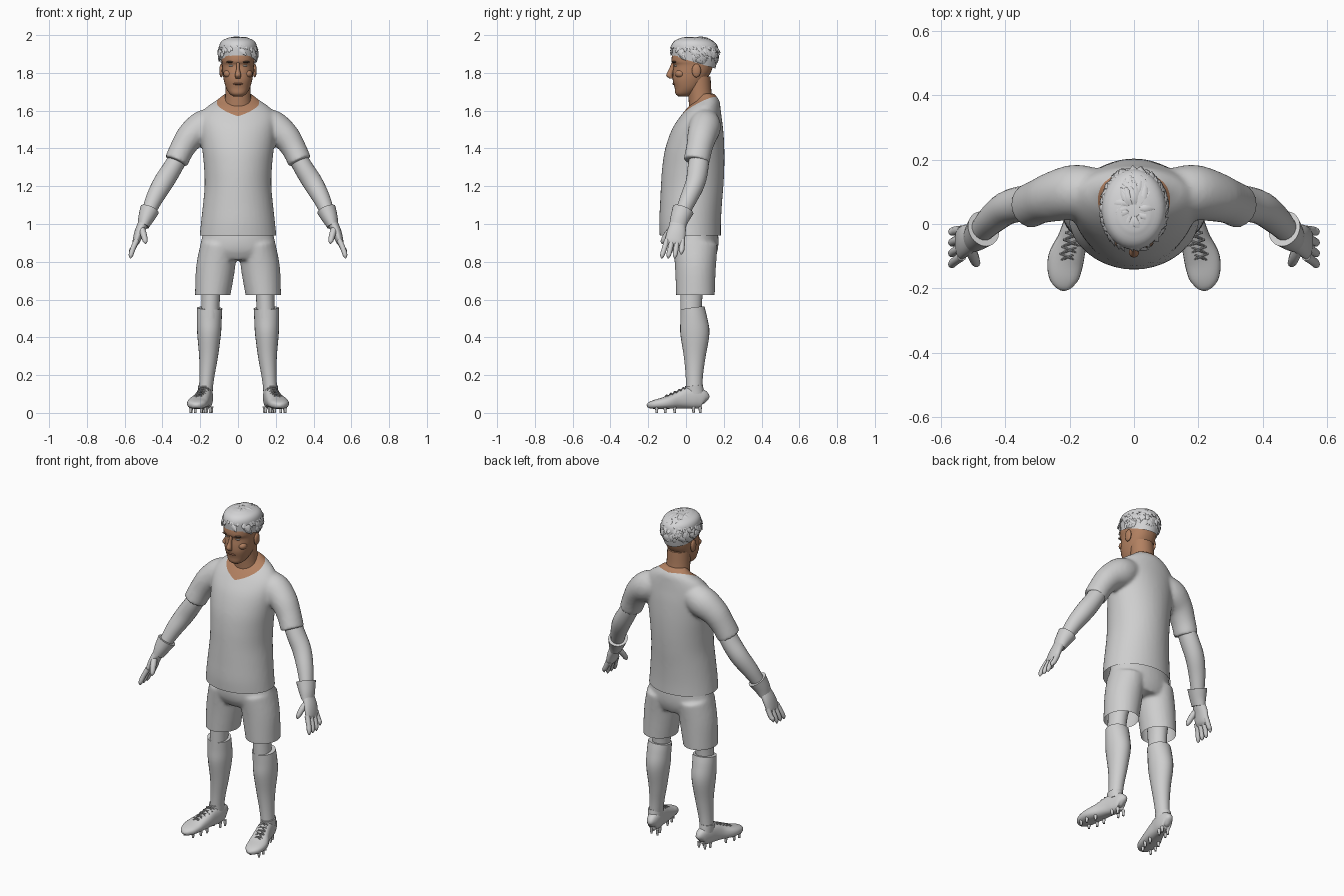
import bpy, bmesh, math, random
from mathutils import Vector, Matrix

default_cube = bpy.data.objects.get("Cube")
if default_cube:
    bpy.data.objects.remove(default_cube, do_unlink=True)
random.seed(4)
Y, Z = Vector((0, 1, 0)), Vector((0, 0, 1))
SIDES = ((1, "left"), (-1, "right"))


def material(name, *rgb):
    mat = bpy.data.materials.new(name)
    mat.use_nodes = True
    mat.diffuse_color = (*rgb, 1)
    for node in mat.node_tree.nodes:
        if node.type == "BSDF_PRINCIPLED":
            node.inputs["Base Color"].default_value = (*rgb, 1)
    return mat


fabric = material("grey fabric", .62, .62, .62)
hair_grey = material("light grey hair", .66, .66, .67)
skin = material("tan skin", .45, .22, .12)
lip = material("brown lips", .33, .14, .08)
brow = material("dark brows", .1, .06, .04)
white = material("eye white", .6, .58, .55)
lace = material("dark lace", .3, .3, .3)


def smooth_path(points, steps):
    """Catmull-Rom curve through points that also carry two radii."""
    v = [Vector(p) for p in points]
    v = [v[0] * 2 - v[1]] + v + [v[-1] * 2 - v[-2]]
    out = []
    for a, b, c, d in zip(v, v[1:], v[2:], v[3:]):
        for i in range(steps):
            t = i / steps
            out.append((b * 2 + (c - a) * t + (a * 2 - b * 5 + c * 4 - d) * t * t
                        + (b * 3 - a - c * 3 + d) * t ** 3) * .5)
    return out + [v[-2]]


def loft(bm, points, s=1, flat=False, ref=Y, power=1, n=24, steps=4):
    """Skin rings (x, y, z, radius, depth radius) along a path; s mirrors in x."""
    path = smooth_path(points, steps)
    spine = [Vector(q[:3]) for q in path]
    rings = []
    for i, q in enumerate(path):
        t = Z if flat else (spine[min(i + 1, len(path) - 1)] - spine[max(i - 1, 0)]).normalized()
        b = (ref - t * ref.dot(t)).normalized()
        a = b.cross(t)
        ring = []
        for k in range(n):
            u, w = math.cos(math.tau * k / n), math.sin(math.tau * k / n)
            u, w = (math.copysign(abs(e) ** power, e) for e in (u, w))
            co = spine[i] + a * u * max(q[3], .001) + b * w * max(q[4], .001)
            co.x *= s
            ring.append(bm.verts.new(co))
        rings.append(ring)
    for lo, hi in zip(rings, rings[1:]):
        for k in range(n):
            j = (k + 1) % n
            bm.faces.new((lo[k], lo[j], hi[j], hi[k]))
    bm.faces.new(rings[0])
    bm.faces.new(rings[-1])


def stack(rows):
    """Turn (height, half width, front, back) rows into centred rings."""
    return [(0, (f + b) / 2, z, w, (b - f) / 2) for z, w, f, b in rows]


def ball(bm, centre, radii):
    place = Matrix.Translation(centre) @ Matrix.Diagonal((*radii, 1))
    bmesh.ops.create_uvsphere(bm, u_segments=16, v_segments=10, radius=1, matrix=place)


def cut(bm, co, no, **clear):
    bmesh.ops.bisect_plane(bm, geom=bm.verts[:] + bm.edges[:] + bm.faces[:],
                           plane_co=co, plane_no=no, **clear)


def shade(me):
    me.shade_smooth()
    me.set_sharp_from_angle(angle=.8)


def finish(name, bm, *mats):
    bmesh.ops.recalc_face_normals(bm, faces=bm.faces[:])
    me = bpy.data.meshes.new(name)
    bm.to_mesh(me)
    bm.free()
    ob = bpy.data.objects.new(name, me)
    bpy.context.collection.objects.link(ob)
    for mat in mats:
        me.materials.append(mat)
    shade(me)
    return ob


def fuse(bm):
    """Blend overlapping volumes into one soft cloth surface."""
    ob = finish("cloth_helper", bm)
    remesh = ob.modifiers.new("blend", "REMESH")
    remesh.mode, remesh.voxel_size = "VOXEL", .01
    soften = ob.modifiers.new("soften", "SMOOTH")
    soften.factor, soften.iterations = .5, 6
    bpy.context.view_layer.update()
    me = bpy.data.meshes.new_from_object(ob.evaluated_get(bpy.context.evaluated_depsgraph_get()))
    bpy.data.objects.remove(ob, do_unlink=True)
    out = bmesh.new()
    out.from_mesh(me)
    bpy.data.meshes.remove(me)
    return out


# Jersey: torso and sleeves blended, hem trimmed, V neckline cut in
bm = bmesh.new()
loft(bm, stack([(.9, .207, -.137, .185), (1, .197, -.142, .185), (1.1, .186, -.138, .19),
                (1.2, .177, -.133, .198), (1.3, .18, -.126, .203), (1.4, .19, -.11, .203),
                (1.5, .2, -.075, .197), (1.57, .2, -.03, .188), (1.62, .165, .012, .182),
                (1.655, .115, .05, .176), (1.69, .07, .07, .15)]), flat=True, n=40)
for s, side in SIDES:
    loft(bm, [(.1, .1, 1.55, .07, .07), (.18, .1, 1.515, .088, .085), (.25, .085, 1.465, .076, .078),
              (.295, .07, 1.4, .066, .07), (.328, .055, 1.33, .063, .07)], s)
bm = fuse(bm)
cut(bm, (0, 0, .94), Z, clear_inner=True)
neck_planes = [Vector((-.2 * s, -.5, 1)) for s, side in SIDES]
neck_point = Vector((0, 0, 1.585))
for normal in neck_planes:
    cut(bm, neck_point, normal)
for face in bm.faces:
    above = face.calc_center_median() - neck_point
    face.material_index = int(all(above.dot(no) > 0 for no in neck_planes))
finish("jersey", bm, fabric, skin)

# Shorts
bm = bmesh.new()
loft(bm, stack([(1, .175, -.07, .165), (.92, .193, -.08, .172),
                (.86, .2, -.075, .168), (.81, .17, -.05, .15)]), flat=True, n=40)
for s, side in SIDES:
    loft(bm, [(.1, .05, .89, .098, .118), (.12, .05, .76, .103, .108), (.137, .05, .6, .092, .102)], s)
bm = fuse(bm)
cut(bm, (0, 0, .625), Z, clear_inner=True)
finish("shorts", bm, fabric)

# Neck and head
bm = bmesh.new()
loft(bm, stack([(1.57, .085, .02, .16), (1.64, .071, .015, .146),
                (1.7, .067, .01, .135), (1.78, .066, 0, .13)]), flat=True)
finish("neck", bm, skin)
bm = bmesh.new()
loft(bm, stack([(1.675, .024, -.04, .01), (1.69, .045, -.056, .04), (1.72, .063, -.06, .075),
                (1.76, .075, -.07, .105), (1.8, .081, -.07, .13), (1.84, .084, -.066, .145),
                (1.865, .087, -.077, .152), (1.92, .087, -.066, .155), (1.96, .065, -.03, .13),
                (1.98, .03, .01, .08)]), flat=True, power=.88, n=32)
# Nose, cheekbones and ears
loft(bm, [(0, -.064, 1.855, .009, .012), (0, -.076, 1.82, .009, .014),
          (0, -.088, 1.788, .016, .017), (0, -.078, 1.77, .012, .01)], flat=True, n=12)
for s, side in SIDES:
    ball(bm, (s * .05, -.03, 1.795), (.027, .028, .022))
    ball(bm, (s * .088, .055, 1.812), (.011, .024, .036))
finish("head", bm, skin)
for s, side in SIDES:
    bm = bmesh.new()
    ball(bm, (s * .034, -.05, 1.838), (.016, .013, .007))
    finish(side + "_eye", bm, white)
    bm = bmesh.new()
    ball(bm, (s * .037, -.06, 1.858), (.024, .013, .006))
    finish(side + "_eyebrow", bm, brow)
bm = bmesh.new()
ball(bm, (0, -.061, 1.742), (.027, .011, .006))
finish("mouth", bm, lip)

# Hair: cap trimmed at the hairline, covered with swept locks
bm = bmesh.new()
loft(bm, stack([(1.78, .083, -.07, .14), (1.84, .09, -.074, .16), (1.89, .097, -.077, .17),
                (1.94, .1, -.079, .168), (1.97, .085, -.06, .14), (1.988, .045, -.02, .09)]),
     flat=True, n=32)
cut(bm, (0, 0, 1.87), (0, .3, 1), clear_inner=True)
crown = Vector((0, .045, 1.9))


def scalp(angle, lift, k):
    flat = math.cos(lift)
    return crown + Vector((.1 * flat * math.cos(angle), .125 * flat * math.sin(angle), .09 * math.sin(lift))) * k


for i in range(230):
    angle, lift = random.uniform(0, math.tau), random.uniform(-.2, 1.45)
    length, swirl = random.uniform(.4, .65), random.uniform(-.2, .5)
    tip = scalp(angle + swirl, lift - length, 1.1)
    if tip.z < 1.865 - .3 * tip.y:
        continue
    lock = [(*scalp(angle + swirl * t, lift - length * t, .97 + .13 * t * t), w, w * .5)
            for t, w in ((0, .008), (.35, .016), (.7, .012), (1, .001))]
    loft(bm, lock, ref=(tip - crown).normalized(), n=6, steps=2)
for vert in bm.verts:
    vert.co.z = min(vert.co.z, 2)
finish("hair", bm, hair_grey)

for s, side in SIDES:
    # Arm
    bm = bmesh.new()
    loft(bm, [(.29, .075, 1.4, .048, .05), (.345, .064, 1.3, .051, .055), (.395, .05, 1.22, .053, .052),
              (.44, .016, 1.14, .046, .046), (.475, -.02, 1.06, .036, .038), (.5, -.045, 1, .028, .034)], s)
    finish(side + "_arm", bm, fabric)

    # Glove with flared cuff, palm, four fingers and thumb
    bm = bmesh.new()
    loft(bm, [(.468, -.015, 1.075, .052, .058), (.487, -.033, 1.03, .042, .05),
              (.502, -.045, .99, .031, .044)], s)
    loft(bm, [(.498, -.042, 1.01, .028, .04), (.522, -.05, .96, .025, .049),
              (.538, -.06, .91, .02, .051), (.545, -.063, .89, .012, .045)], s)
    for i in range(4):
        off = (i - 1.5) * .027
        drop = .02 if i == 3 else 0
        loft(bm, [(.536, off - .06, .915, .015, .015), (.556, off * 1.15 - .068, .87, .014, .014),
                  (.567, off * 1.25 - .075, .835 + drop, .012, .012),
                  (.569, off * 1.28 - .077, .818 + drop, .003, .003)], s, n=10)
    loft(bm, [(.513, -.07, .98, .018, .018), (.5, -.1, .945, .017, .017),
              (.491, -.122, .91, .013, .013), (.489, -.127, .895, .003, .003)], s, n=10)
    finish(side + "_glove", bm, fabric)

    # Knee and sock
    bm = bmesh.new()
    loft(bm, [(.135, .045, .76, .065, .075), (.143, .03, .64, .05, .06), (.148, .025, .5, .048, .055)], s)
    finish(side + "_knee", bm, fabric)
    bm = bmesh.new()
    loft(bm, [(.15, .034, .555, .067, .064), (.152, .041, .5, .066, .071), (.153, .047, .42, .063, .077),
              (.156, .046, .3, .05, .058), (.164, .044, .2, .04, .046), (.173, .043, .1, .035, .042)], s)
    finish(side + "_sock", bm, fabric)

    # Boot with ankle collar and studs
    bm = bmesh.new()
    loft(bm, [(.163, .105, .06, .008, .018), (.165, .093, .07, .028, .046), (.17, .05, .08, .038, .058),
              (.18, 0, .078, .041, .056), (.192, -.05, .066, .047, .044), (.212, -.11, .053, .056, .032),
              (.218, -.165, .045, .048, .024), (.22, -.195, .04, .028, .016),
              (.221, -.207, .038, .008, .006)], s, ref=Z, power=.8)
    loft(bm, [(.172, .046, .1, .038, .05), (.173, .042, .145, .04, .047)], s)
    for y, half in ((.075, .02), (.04, .022), (-.06, .03), (-.11, .037), (-.155, .028)):
        for edge in (-half, half):
            spot = Matrix.Translation((s * (.18 - .27 * y + edge), y, .0175))
            bmesh.ops.create_cone(bm, cap_ends=True, segments=10, radius1=.006,
                                  radius2=.01, depth=.035, matrix=spot)
    finish(side + "_boot", bm, fabric)

    # Crossed laces
    bm = bmesh.new()
    for i in range(5):
        y = -.005 - i * .022
        x, z = .18 - .27 * y, .134 + .45 * y
        for d in (-.026, .026):
            loft(bm, [(x - d, y, z - .005, .004, .004), (x, y - .01, z + .001, .004, .004),
                      (x + d, y - .02, z - .014, .004, .004)], s, n=6)
    finish(side + "_laces", bm, lace)
